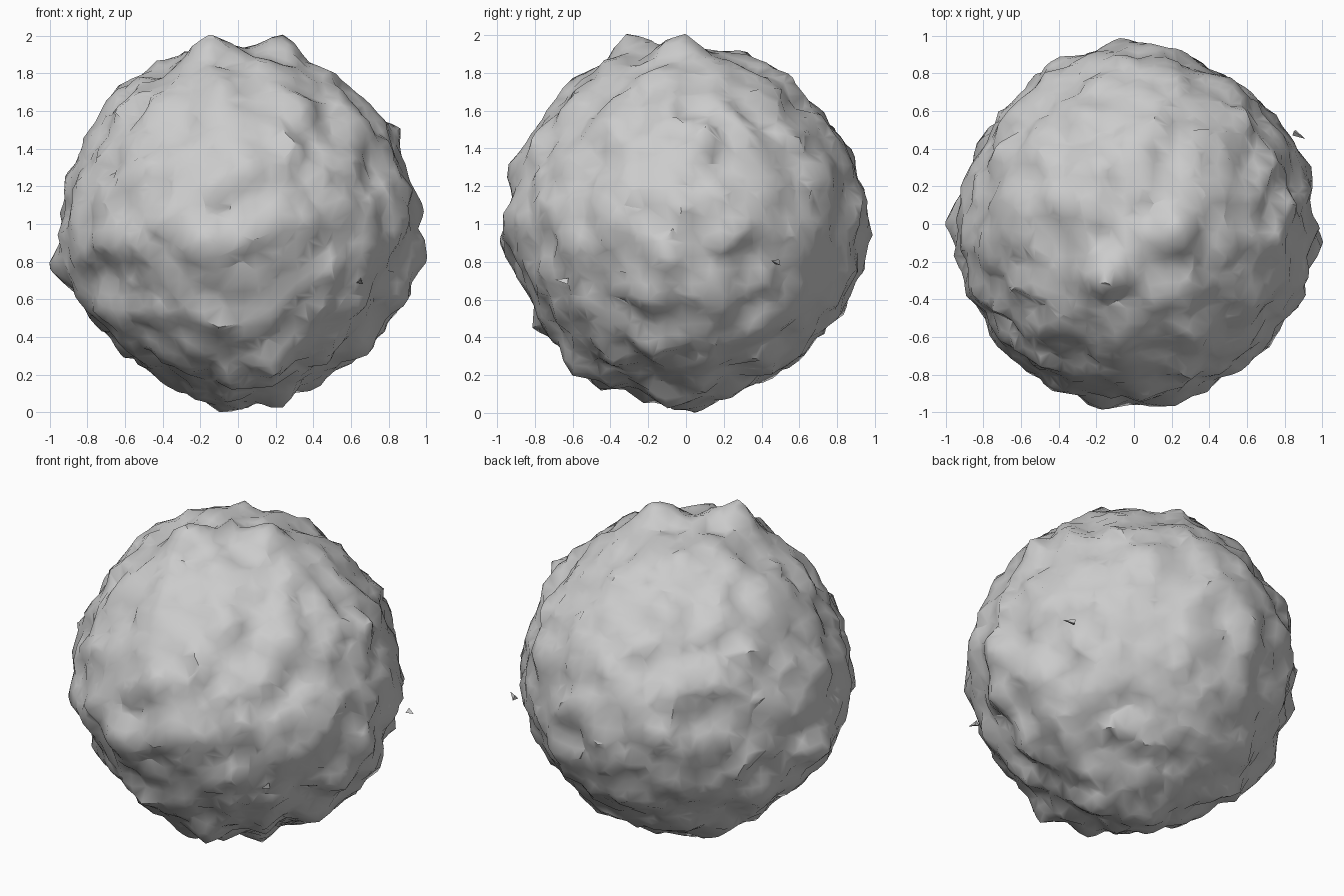
import bpy
from math import atan2, tau
from mathutils import Vector, noise

# Remove the default cube
cube = bpy.data.objects.get("Cube")
if cube:
    bpy.data.objects.remove(cube, do_unlink=True)

# One stone grey
stone = bpy.data.materials.new("stone_grey")
stone.use_nodes = True
grey = (0.6, 0.6, 0.6, 1)
stone.diffuse_color = grey
stone.node_tree.nodes["Principled BSDF"].inputs["Base Color"].default_value = grey

CENTRE = Vector((0, 0, 1))

# Three profile rings: two axes of the plane, and radii in percent at even angles
RINGS = [
    (0, 2, (97, 94, 93, 94, 94, 94, 95, 93, 94, 95, 92, 91, 97, 92, 95, 97)),
    (1, 2, (96, 95, 94, 95, 95, 97, 95, 96, 96, 95, 95, 96, 97, 94, 93, 95)),
    (0, 1, (96, 95, 95, 92, 96, 94, 92, 93, 95, 94, 96, 97, 95, 95, 96, 96)),
]

# Tallest knobs, as points around the centre of the boulder
PEAKS = [Vector(p) for p in (
    (-1.01, 0, -.22), (1, -.1, -.2), (-.15, -.31, 1.01), (.24, -.02, 1.01),
    (-.07, .05, -1.01), (.23, -.1, -.98), (-.07, .99, -.06), (-.2, -.98, -.1),
    (.23, -.97, .05), (-.63, .1, .75), (.87, .1, .5), (.9, -.2, -.4),
    (.1, .88, .34), (.2, -.6, -.8))]


def ring_radius(direction, first, second, radii):
    """Radius read from one profile ring, blended between its samples."""
    turn = atan2(direction[second], direction[first]) / tau * len(radii)
    low = int(turn // 1)
    part = turn - low
    here, after = radii[low % len(radii)], radii[(low + 1) % len(radii)]
    return (here * (1 - part) + after * part) / 100


def surface_radius(direction):
    """Radius of the boulder: profile rings, rolling lumps and tall knobs."""
    total, share = 0.93 * 0.3, 0.3
    for first, second, radii in RINGS:
        weight = max(0, 1 - abs(direction[3 - first - second]) / 0.5) ** 2
        total += ring_radius(direction, first, second, radii) * weight
        share += weight
    lump = noise.noise(direction * 5 + Vector((9, 2, 5)))
    grain = noise.noise(direction * 10)
    r = total / share - 0.01 + 0.055 * lump + 0.025 * grain
    for peak in PEAKS:
        gap = (direction - peak.normalized()).length
        r += (peak.length - r) * max(0, 1 - gap / 0.18) ** 1.2
    return r


# Boulder: a displaced sphere rebuilt on a coarse grid for chipped ledges
bpy.ops.mesh.primitive_ico_sphere_add(subdivisions=6, radius=1)
boulder = bpy.context.object
boulder.name = "boulder"
for v in boulder.data.vertices:
    d = v.co.normalized()
    v.co = d * surface_radius(d) + CENTRE

remesh = boulder.modifiers.new("chipped_grid", 'REMESH')
remesh.mode = 'SHARP'
remesh.octree_depth = 5
remesh.scale = 0.9
remesh.sharpness = 1
remesh.use_remove_disconnected = False
bpy.ops.object.modifier_apply(modifier=remesh.name)

# Rest it on the ground
lowest = min(v.co.z for v in boulder.data.vertices)
for v in boulder.data.vertices:
    v.co.z -= lowest
boulder.data.materials.clear()
boulder.data.materials.append(stone)
bpy.ops.object.shade_smooth_by_angle(angle=0.85)

# Loose chips hovering just off the surface
for i, spot in enumerate(((.65, -.66, -.3), (.88, .47, -.2))):
    bpy.ops.mesh.primitive_cone_add(vertices=3, radius1=0.02, depth=0.07,
                                    location=CENTRE + Vector(spot),
                                    rotation=(1.4, 0.2, i))
    chip = bpy.context.object
    chip.name = f"loose_chip_{i + 1}"
    chip.data.materials.append(stone)
